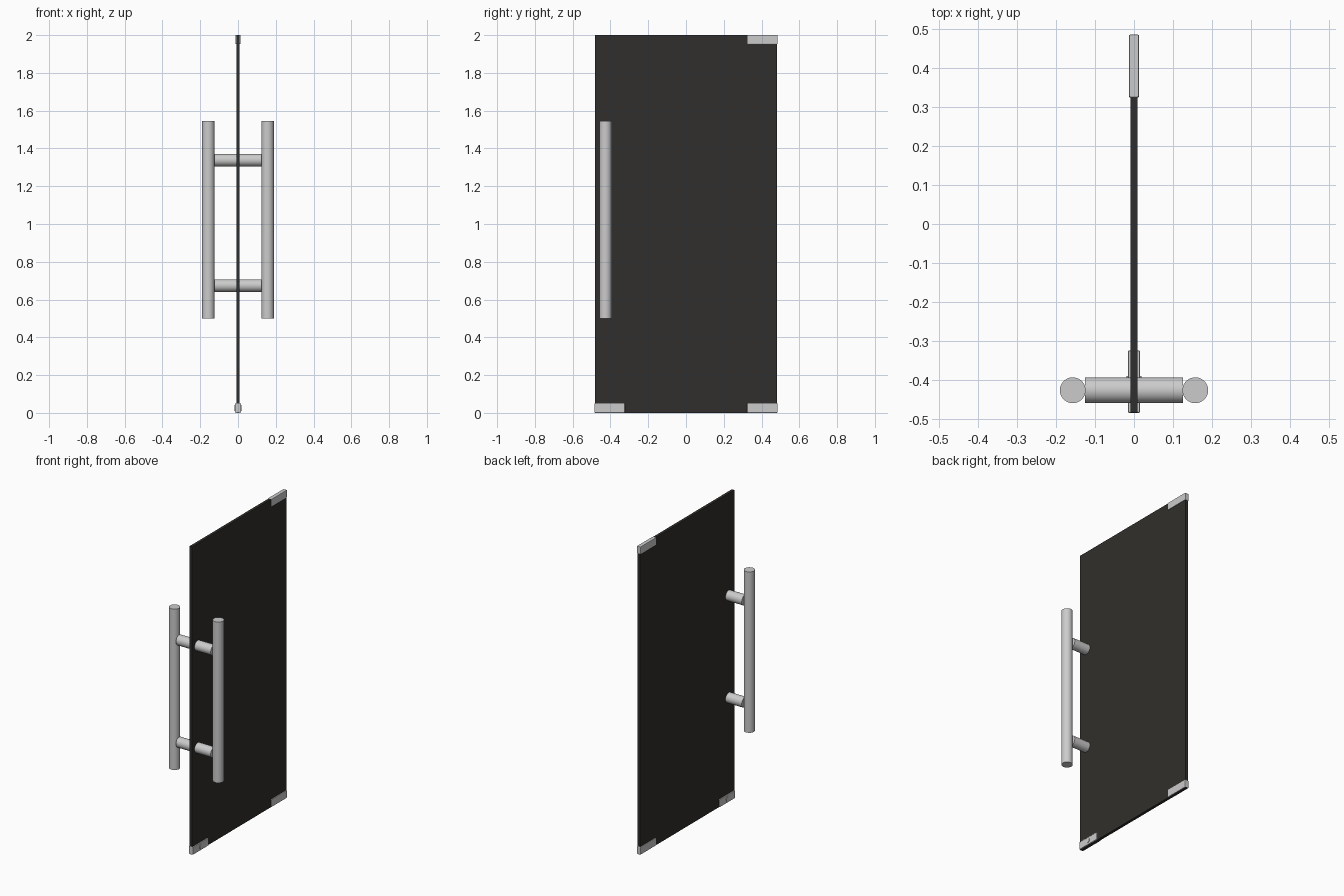
import bpy
from math import pi

if "Cube" in bpy.data.objects:
    bpy.data.objects.remove(bpy.data.objects["Cube"])

dark = bpy.data.materials.new("dark_glass")
dark.diffuse_color = (0.03, 0.028, 0.025, 1)
dark.use_nodes = True
dark.node_tree.nodes["Principled BSDF"].inputs["Base Color"].default_value = dark.diffuse_color


def box(name, size, loc, bevel=0.0):
    bpy.ops.mesh.primitive_cube_add(size=1, location=loc)
    o = bpy.context.object
    o.name = name
    o.scale = size
    bpy.ops.object.transform_apply(location=False, rotation=False, scale=True)
    if bevel:
        m = o.modifiers.new("Bevel", "BEVEL")
        m.width = bevel
        m.segments = 2
    return o


def rod(name, radius, length, loc, along_x=False):
    rot = (0, pi / 2, 0) if along_x else (0, 0, 0)
    bpy.ops.mesh.primitive_cylinder_add(vertices=48, radius=radius, depth=length,
                                        location=loc, rotation=rot)
    o = bpy.context.object
    o.name = name
    bpy.ops.object.shade_smooth_by_angle()
    return o


# glass panel
panel = box("glass_panel", (0.018, 0.966, 2.0), (0, 0, 1.0))
panel.data.materials.append(dark)

# corner hinge patches and floor lock
box("top_hinge", (0.026, 0.16, 0.048), (0, 0.405, 1.977), 0.003)
box("bottom_hinge", (0.026, 0.16, 0.05), (0, 0.404, 0.026), 0.003)
box("floor_lock", (0.031, 0.16, 0.05), (0, -0.404, 0.026), 0.003)
rod("lock_cylinder", 0.015, 0.038, (0, -0.404, 0.026), True)

# pull bars with standoffs on both sides
for side, s in (("left", -1), ("right", 1)):
    rod(side + "_pull_bar", 0.033, 1.045, (s * 0.157, -0.426, 1.022))
    for level, z in (("lower", 0.674), ("upper", 1.338)):
        rod(f"{side}_{level}_standoff", 0.033, 0.12, (s * 0.065, -0.426, z), True)
